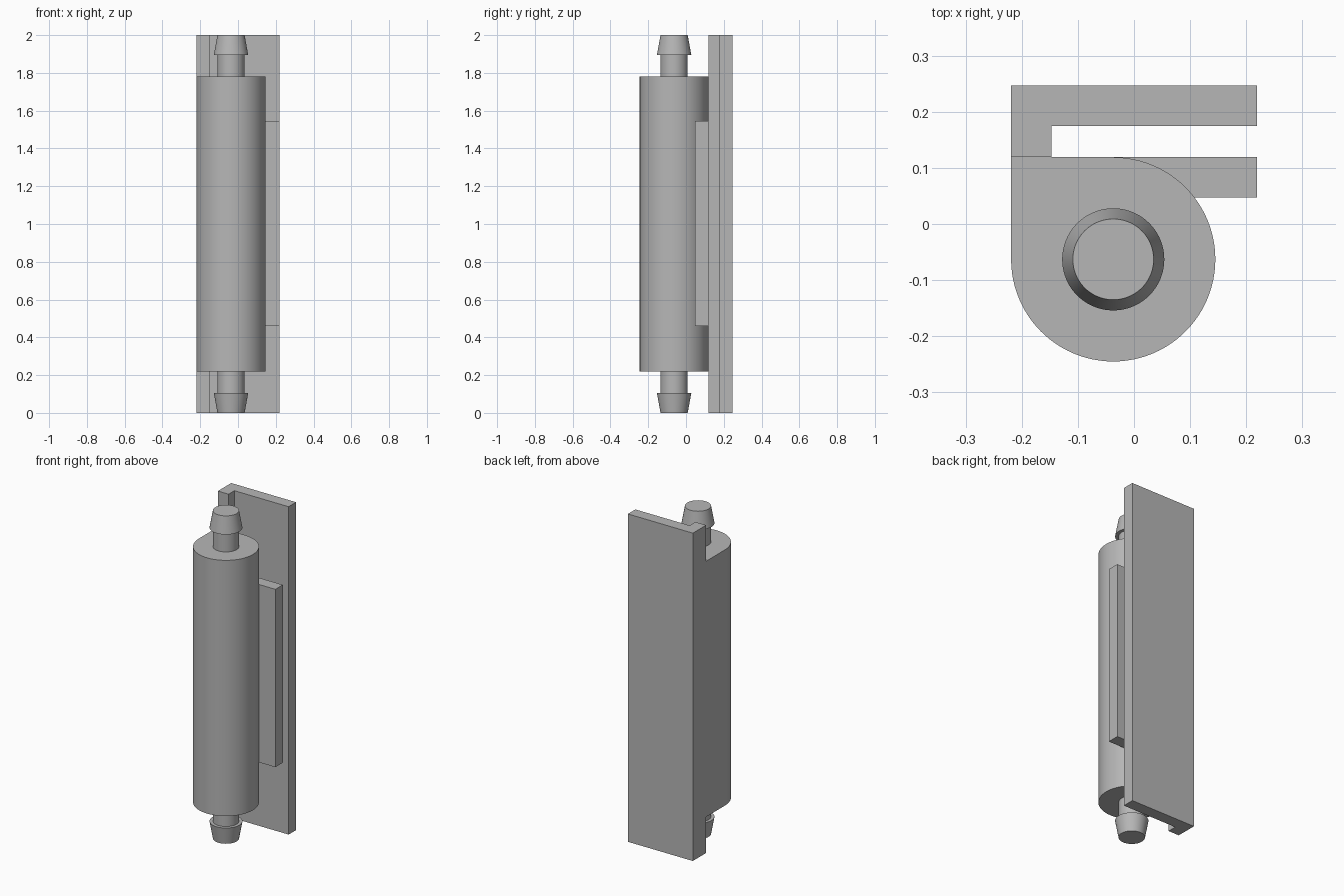
import bpy, bmesh
from math import cos, sin, pi, radians

if "Cube" in bpy.data.objects:
    bpy.data.objects.remove(bpy.data.objects["Cube"])

grey = bpy.data.materials.new("plain grey")
grey.use_nodes = True
GREY = (0.47, 0.47, 0.47, 1)
grey.diffuse_color = GREY
grey.node_tree.nodes["Principled BSDF"].inputs["Base Color"].default_value = GREY

AXIS_X, AXIS_Y, RADIUS = -0.037, -0.063, 0.182
LEFT, RIGHT = AXIS_X - RADIUS, 0.219
WALL = AXIS_Y + RADIUS
SEGMENTS = 96


def finish(name, bm, smooth=False):
    bmesh.ops.recalc_face_normals(bm, faces=bm.faces)
    mesh = bpy.data.meshes.new(name)
    bm.to_mesh(mesh)
    bm.free()
    mesh.materials.append(grey)
    obj = bpy.data.objects.new(name, mesh)
    bpy.context.collection.objects.link(obj)
    if smooth:
        bpy.ops.object.select_all(action='DESELECT')
        obj.select_set(True)
        bpy.context.view_layer.objects.active = obj
        bpy.ops.object.shade_smooth_by_angle(angle=radians(30))
    return obj


def extrude_outline(name, outline, z0, z1, smooth=False):
    bm = bmesh.new()
    face = bm.faces.new([bm.verts.new((x, y, z0)) for x, y in outline])
    top = bmesh.ops.extrude_face_region(bm, geom=[face])["geom"]
    verts = [v for v in top if isinstance(v, bmesh.types.BMVert)]
    bmesh.ops.translate(bm, verts=verts, vec=(0, 0, z1 - z0))
    return finish(name, bm, smooth)


def lathe(name, profile):
    # Stack of rings around the hinge axis, capped at both ends
    bm = bmesh.new()
    rings = []
    for r, z in profile:
        rings.append([bm.verts.new((AXIS_X + r * cos(2 * pi * i / SEGMENTS),
                                    AXIS_Y + r * sin(2 * pi * i / SEGMENTS), z))
                      for i in range(SEGMENTS)])
    for low, high in zip(rings, rings[1:]):
        for i in range(SEGMENTS):
            j = (i + 1) % SEGMENTS
            bm.faces.new((low[i], low[j], high[j], high[i]))
    bm.faces.new(rings[0])
    bm.faces.new(rings[-1])
    return finish(name, bm, True)


# Back plate with its full-height side lip
extrude_outline("back_plate", [(LEFT, WALL), (-0.147, WALL), (-0.147, 0.175),
                               (RIGHT, 0.175), (RIGHT, 0.247), (LEFT, 0.247)], 0, 2)

# Barrel: three quarters round, with one square corner joining the lip
arc = [pi + 1.5 * pi * i / 72 for i in range(73)]
barrel = [(AXIS_X + RADIUS * cos(a), AXIS_Y + RADIUS * sin(a)) for a in arc]
extrude_outline("barrel", barrel + [(LEFT, WALL)], 0.22, 1.78, True)

# Short clamping tab parallel to the plate
extrude_outline("clamp_tab", [(AXIS_X, 0.047), (RIGHT, 0.047),
                              (RIGHT, WALL), (AXIS_X, WALL)], 0.46, 1.545)

# Barbed pins at both ends, mirrored about mid height
pin = [(0.072, 1.78), (0.072, 1.895), (0.091, 1.895), (0.072, 2)]
lathe("top_pin", pin)
lathe("bottom_pin", [(r, 2 - z) for r, z in pin])
